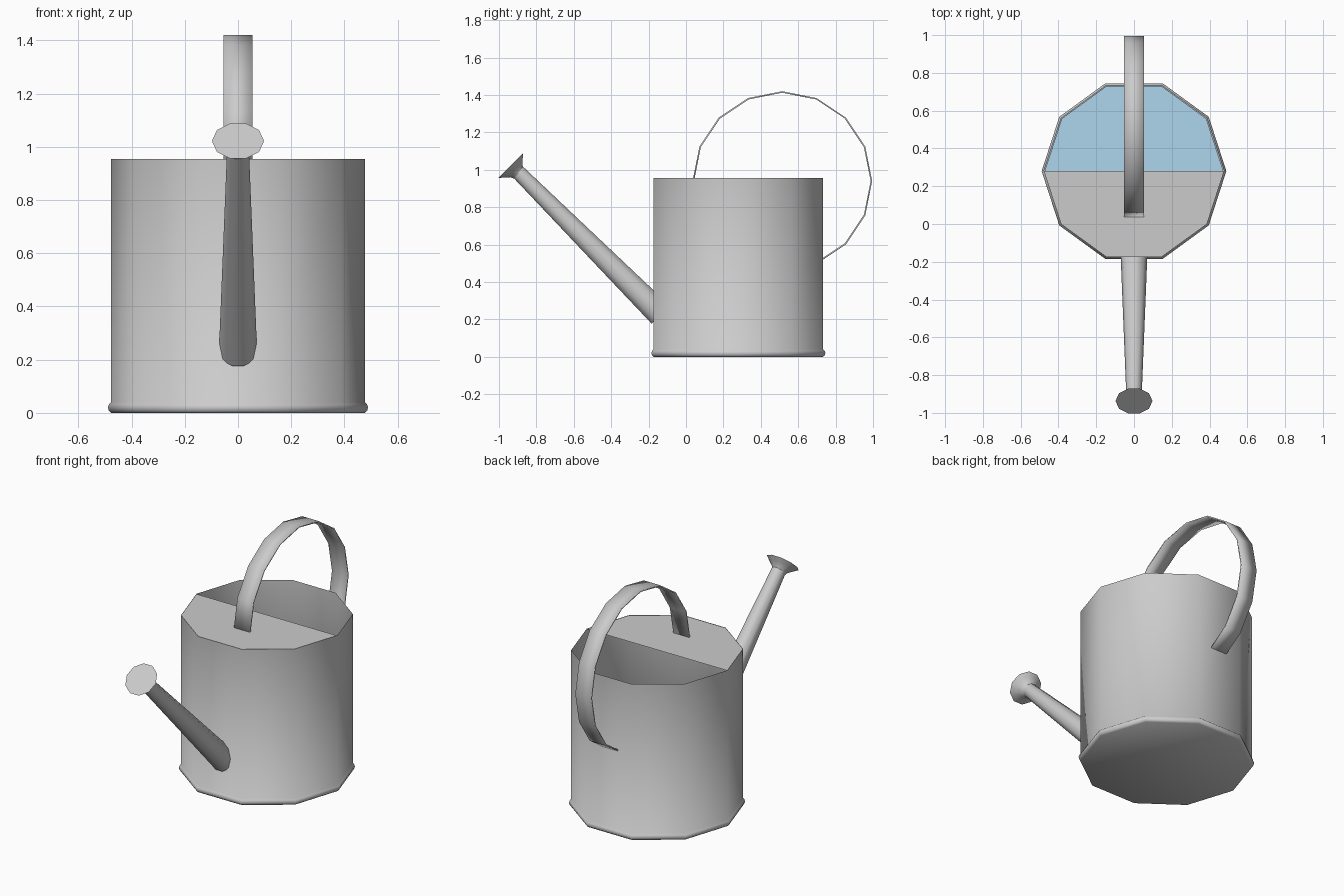
import bpy, math
from mathutils import Matrix, Vector

if "Cube" in bpy.data.objects:
    bpy.data.objects.remove(bpy.data.objects["Cube"])

SIDES = 10
CY = 0.28          # body centre in y
R = 0.477          # body radius


def make(name, verts, faces, angle=50):
    me = bpy.data.meshes.new(name)
    me.from_pydata([tuple(v) for v in verts], [], faces)
    me.update()
    me.shade_smooth()
    me.set_sharp_from_angle(angle=math.radians(angle))
    ob = bpy.data.objects.new(name, me)
    bpy.context.collection.objects.link(ob)
    return ob


def ring(r, z, first=0, count=SIDES):
    return [Vector((r * math.cos(math.tau * i / SIDES), r * math.sin(math.tau * i / SIDES), z))
            for i in range(first, first + count)]


def lathe(name, profile, matrix, cap_start=False, cap_end=False):
    # Profile is (radius, height), listed from the bottom up
    verts = [matrix @ v for r, z in profile for v in ring(r, z)]
    n, last = SIDES, (len(profile) - 1) * SIDES
    faces = [(k * n + i, k * n + (i + 1) % n, (k + 1) * n + (i + 1) % n, (k + 1) * n + i)
             for k in range(len(profile) - 1) for i in range(n)]
    if cap_start:
        faces.append(tuple(reversed(range(n))))
    if cap_end:
        faces.append(tuple(range(last, last + n)))
    return make(name, verts, faces)


body_m = Matrix.Translation((0, CY, 0))

# Open can with a rolled bead around the base
lathe("can_body", [(0.476, 0.0), (0.485, 0.007), (0.489, 0.02), (0.485, 0.033),
                   (R, 0.04), (R, 0.955)], body_m, cap_start=True)

# Half cover over the front of the opening
make("half_cover", [body_m @ v for v in ring(R, 0.953, 5, 6)], [tuple(range(6))])

# Water inside
water = make("water", [body_m @ v for v in ring(R - 0.004, 0.45)], [tuple(range(SIDES))])
blue = bpy.data.materials.new("water_blue")
blue.diffuse_color = (0.42, 0.66, 0.85, 1)
blue.use_nodes = True
blue.node_tree.nodes["Principled BSDF"].inputs["Base Color"].default_value = blue.diffuse_color
water.data.materials.append(blue)

# Tapered spout, tilted 45 degrees to the front
tilt = Matrix.Rotation(math.radians(45), 4, 'X')
base, rose = Vector((0, -0.135, 0.225)), Vector((0, -0.937, 1.022))
length = (rose - base).length
lathe("spout", [(0.072, 0), (0.041, length - 0.045)], Matrix.Translation(base) @ tilt)

# Flared rose at the end of the spout
lathe("spout_rose", [(0.04, -0.06), (0.048, -0.042), (0.075, -0.019), (0.098, 0.0)],
      Matrix.Translation(rose) @ tilt, cap_end=True)

# Strap handle: arc of a 16-sided ring, from the cover over to the back wall
verts, faces = [], []
steps = 12
for i in range(steps):
    a = math.radians(180 - 22.5 * i)
    for x in (-0.054, 0.054):
        verts.append((x, 0.515 + 0.48 * math.cos(a), 0.94 + 0.48 * math.sin(a)))
for i in range(steps - 1):
    faces.append((2 * i, 2 * i + 1, 2 * i + 3, 2 * i + 2))
handle = make("handle", verts, faces)
solid = handle.modifiers.new("thickness", 'SOLIDIFY')
solid.thickness = 0.008
solid.offset = -1
